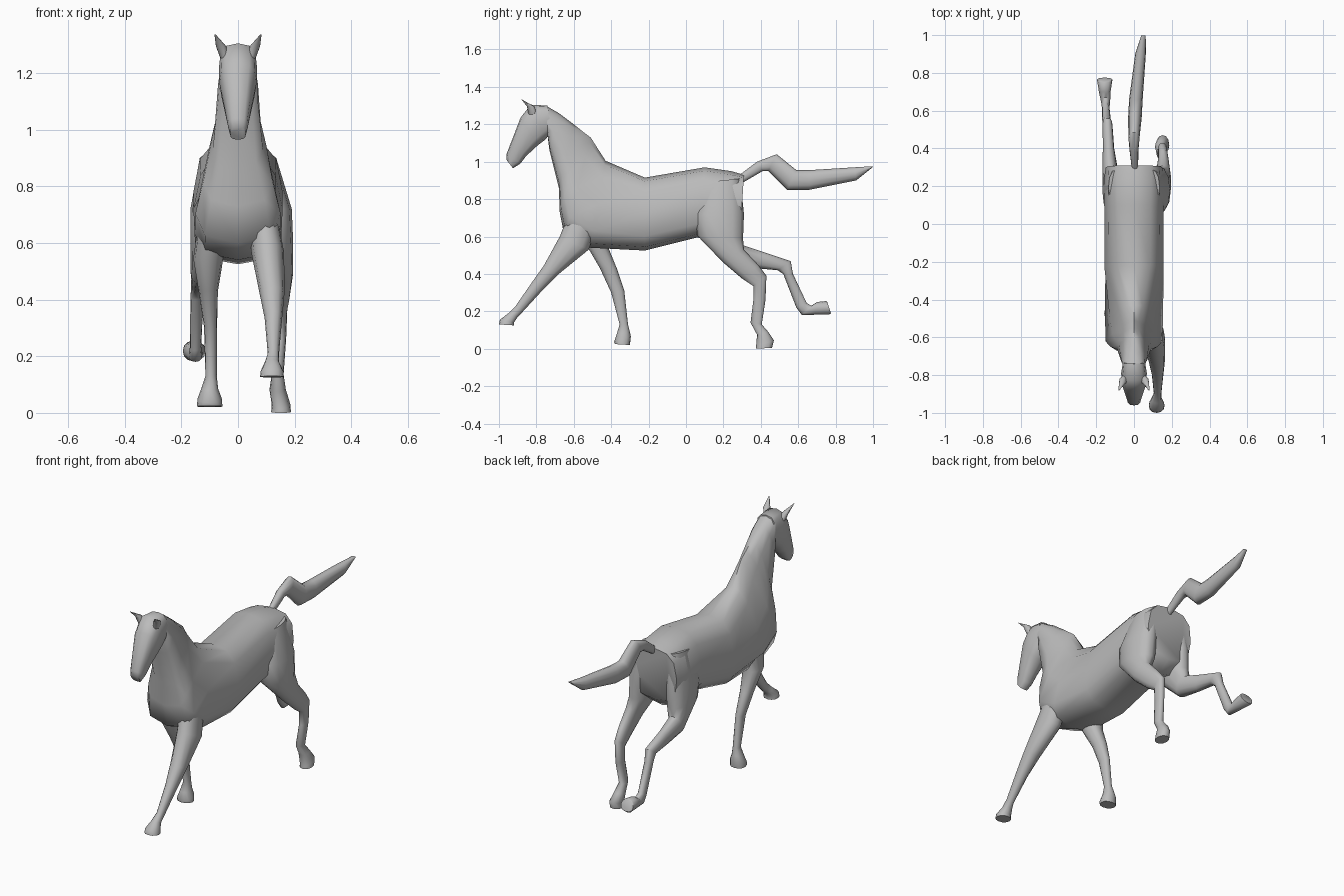
import bpy
import bmesh
import math

SIDES = 12
UNIT = 0.01  # section measurements are written in hundredths

default_cube = bpy.data.objects.get("Cube")
if default_cube:
    bpy.data.objects.remove(default_cube, do_unlink=True)

coat = bpy.data.materials.new("plain_grey")
coat.use_nodes = True
grey = (0.5, 0.5, 0.5, 1.0)
coat.diffuse_color = grey
coat.node_tree.nodes["Principled BSDF"].inputs["Base Color"].default_value = grey


def soften(value, power):
    """Square off an ellipse coordinate."""
    return math.copysign(abs(value) ** power, value)


def section(bm, upper_y, upper_z, lower_y, lower_z, centre_x, half_width, narrow, boxy):
    """One tilted oval ring spanning an upper and a lower edge point."""
    ring = []
    for i in range(SIDES):
        angle = math.tau * i / SIDES
        across = soften(math.sin(angle), boxy)
        blend = (1 + soften(math.cos(angle), boxy)) / 2
        x = centre_x + half_width * across * (1 - narrow * blend)
        y = lower_y + (upper_y - lower_y) * blend
        z = lower_z + (upper_z - lower_z) * blend
        ring.append(bm.verts.new((x * UNIT, y * UNIT, z * UNIT)))
    return ring


def loft(name, sections, boxy=0.9, mirror=1):
    """Skin a row of sections: upper y, z, lower y, z, centre x, half width, top narrowing."""
    bm = bmesh.new()
    rings = []
    for upper_y, upper_z, lower_y, lower_z, centre_x, half_width, *narrow in sections:
        taper = narrow[0] if narrow else 0
        rings.append(section(bm, upper_y, upper_z, lower_y, lower_z,
                             centre_x * mirror, half_width, taper, boxy))
    for first, second in zip(rings, rings[1:]):
        for i in range(SIDES):
            j = (i + 1) % SIDES
            bm.faces.new((first[i], first[j], second[j], second[i]))
    bm.faces.new(rings[0])
    bm.faces.new(rings[-1])
    bmesh.ops.recalc_face_normals(bm, faces=bm.faces[:])
    mesh = bpy.data.meshes.new(name)
    bm.to_mesh(mesh)
    bm.free()
    mesh.materials.append(coat)
    obj = bpy.data.objects.new(name, mesh)
    bpy.context.collection.objects.link(obj)
    bpy.ops.object.select_all(action="DESELECT")
    obj.select_set(True)
    bpy.context.view_layer.objects.active = obj
    bpy.ops.object.shade_smooth_by_angle(angle=math.radians(55))


# Trunk and neck, from the rump forward to the poll
loft("trunk_and_neck", [
    (31, 93, 29, 62, 0, 15, 0),
    (24, 95, 22, 56, 0, 17, 0.12),
    (10, 97, 6, 59.5, 0, 17, 0.15),
    (-22, 91.5, -22, 52.5, 0, 17.5, 0.2),
    (-43, 100.5, -51, 54, 0, 19.5, 0.65),
    (-51, 113, -65, 60, 0, 20, 0.85),
    (-55, 116, -67.5, 73, 0, 16, 0.75),
    (-60, 120, -68, 86, 0, 11, 0.55),
    (-68, 126, -73, 106, 0, 8.3, 0.3),
    (-75, 130, -74, 114, 0, 6, 0),
], boxy=0.72)

# Head, from the poll down to the muzzle
loft("head", [
    (-74, 130, -72, 116, 0, 5.8),
    (-83, 130.5, -75, 112, 0, 6.8),
    (-88.5, 123.5, -79, 109, 0, 6.5),
    (-92.5, 113, -85.5, 103, 0, 4.8),
    (-96, 104, -88.5, 99, 0, 3.6),
    (-96, 101, -92.5, 96.5, 0, 2.8),
], boxy=0.7)

# Pointed ears, one on each side
for side, sign in (("left", 1), ("right", -1)):
    loft(side + "_ear", [
        (-84, 124, -79, 123, 4, 1.6),
        (-85, 129.5, -81, 129.5, 6, 1.8),
        (-88.2, 133.6, -87.6, 133.2, 8, 0.3),
    ], mirror=sign)

# Left foreleg, reaching forward
loft("left_foreleg", [
    (-62, 74, -46, 70, 8.5, 5),
    (-67.5, 60, -52, 53, 10.5, 5.8),
    (-76, 44.5, -68, 40, 12, 4.4),
    (-82, 36, -77, 31, 12.5, 3.1),
    (-91, 23, -88, 19, 12.5, 2),
    (-95, 19, -90, 17, 12, 2.5),
    (-99.5, 15.5, -92, 14, 12, 4),
    (-100, 13, -92, 12.5, 12, 4.2),
])

# Right foreleg, swept back under the chest
loft("right_foreleg", [
    (-58, 72, -38, 69, 8.5, 5),
    (-53, 55, -41.5, 54, 10.5, 5.3),
    (-46, 43, -37, 43, 10.5, 3.4),
    (-40, 30, -33, 31, 9.7, 2.3),
    (-35.5, 13, -31, 13, 9.5, 2),
    (-37, 8, -30, 9, 10, 3),
    (-38.5, 3.5, -29.5, 6.5, 10, 4.3),
    (-38, 2.5, -30, 2, 10, 4.5),
], mirror=-1)

# Left hind leg, planted
loft("left_hind_leg", [
    (10, 89, 29, 91, 9, 4.5),
    (5, 72, 31, 72, 12.2, 6.8),
    (6, 60.5, 30.5, 59, 13, 6.5),
    (20, 46, 31, 53, 15.5, 4),
    (30, 37.5, 38.5, 45, 15.5, 2.8),
    (36, 33.5, 43, 39, 15, 2.4),
    (36, 26, 42.5, 26, 15, 2),
    (34.5, 14, 40.5, 13, 14, 2.1),
    (38, 7.5, 44, 9, 14, 2.9),
    (37.5, 1.5, 47, 4.5, 15.2, 3.3),
    (37.5, 0, 46, 0.5, 15.2, 3.5),
])

# Right hind leg, kicked out behind
loft("right_hind_leg", [
    (29, 91, 10, 89, 9, 4.5),
    (31, 72, 5, 72, 10.8, 6),
    (30.5, 60, 8, 60, 11.2, 5.6),
    (30, 55.5, 24, 45, 12.5, 4.3),
    (42, 51.5, 38, 43, 13.5, 3),
    (56, 46.8, 49, 42, 14, 2.6),
    (57.2, 40, 52, 40, 14.5, 2.3),
    (64.5, 24.5, 59, 22, 15, 2),
    (67, 23, 62, 18, 15, 2.4),
    (70, 25, 69, 18.2, 15.5, 3),
    (75, 25.5, 76.5, 18.2, 15.5, 4),
    (75.5, 25, 77.5, 19, 15.5, 4),
], mirror=-1)

# Tail, streaming backwards
loft("tail", [
    (28, 92.5, 29, 88, 0.5, 1.6),
    (38, 100, 41, 95, 0, 2.4),
    (48.5, 104, 44, 95, 0, 3),
    (59, 95.5, 54, 85, 0.5, 3.6),
    (66, 95.5, 66, 85, 1, 3.6),
    (90, 97, 91, 90, 3.5, 2.8),
    (99.8, 97.6, 99.8, 97, 5, 1.2),
])
